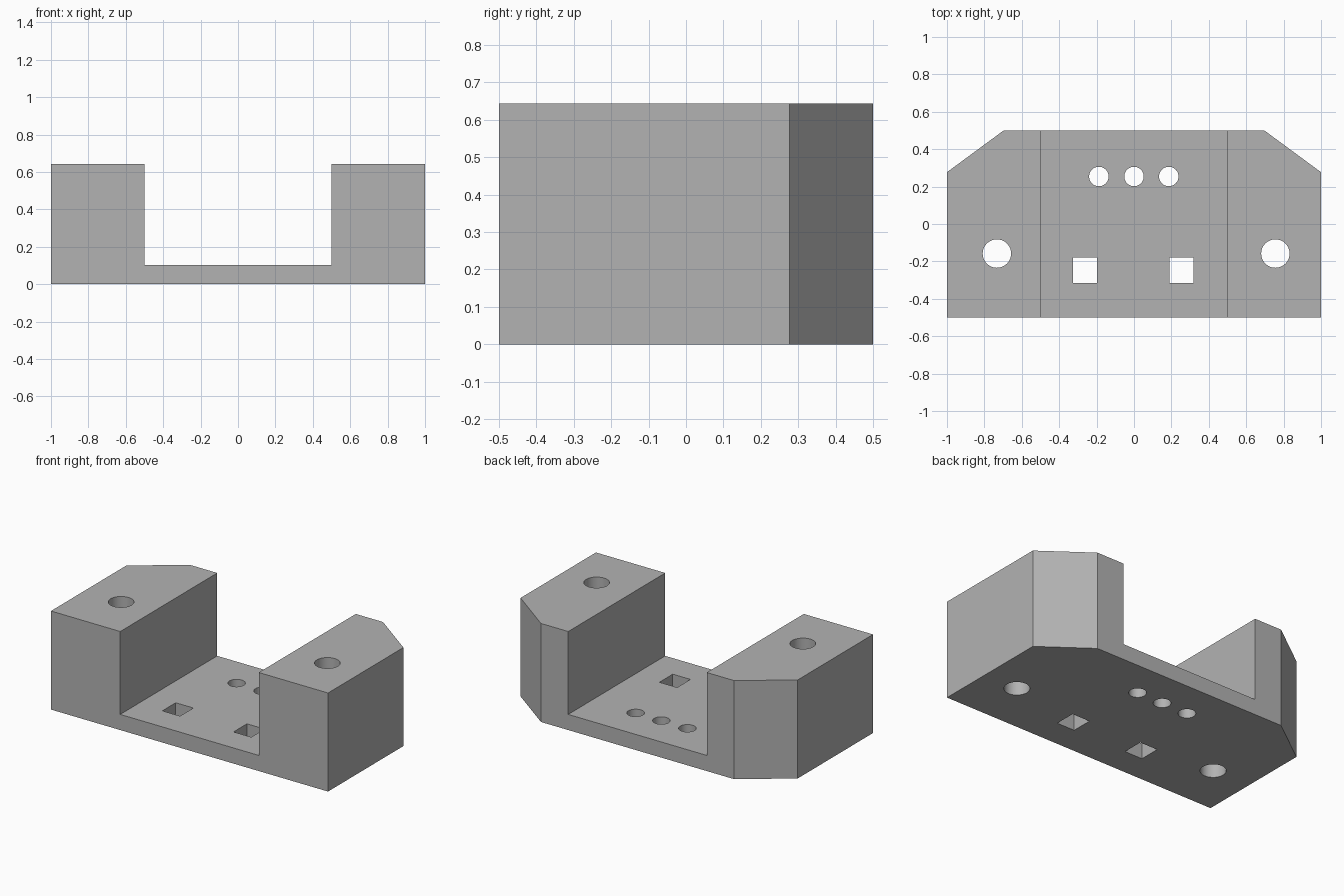
import bpy, bmesh
from mathutils import Matrix

cube = bpy.data.objects.get("Cube")
if cube:
    bpy.data.objects.remove(cube)

HEIGHT, FLOOR, DEPTH = 0.643, 0.102, 0.5

grey = bpy.data.materials.new("plain_grey")
grey.use_nodes = True
grey.diffuse_color = (0.45, 0.45, 0.45, 1)
grey.node_tree.nodes["Principled BSDF"].inputs["Base Color"].default_value = grey.diffuse_color


def to_object(name, bm):
    bmesh.ops.recalc_face_normals(bm, faces=bm.faces)
    mesh = bpy.data.meshes.new(name)
    bm.to_mesh(mesh)
    bm.free()
    mesh.materials.append(grey)
    obj = bpy.data.objects.new(name, mesh)
    bpy.context.collection.objects.link(obj)
    return obj


# U-shaped bracket: front profile extruded to the back
bm = bmesh.new()
right_half = [(0.5, FLOOR), (0.5, HEIGHT), (1, HEIGHT), (1, 0)]
profile = right_half + [(-x, z) for x, z in reversed(right_half)]
face = bm.faces.new([bm.verts.new((x, -DEPTH, z)) for x, z in profile])
back = bmesh.ops.extrude_face_region(bm, geom=[face])["geom"]
bmesh.ops.translate(bm, vec=(0, 2 * DEPTH, 0),
                    verts=[v for v in back if isinstance(v, bmesh.types.BMVert)])

# Slanted back corners
for side in (-1, 1):
    cut = bmesh.ops.bisect_plane(bm, geom=bm.verts[:] + bm.edges[:] + bm.faces[:],
                                 plane_co=(side, 0.277, 0),
                                 plane_no=(side * 0.223, 0.303, 0), clear_outer=True)
    rim = [e for e in cut["geom_cut"] if isinstance(e, bmesh.types.BMEdge)]
    bmesh.ops.holes_fill(bm, edges=rim)
bracket = to_object("bracket_body", bm)

# Cutters for the through holes
bm = bmesh.new()


def round_hole(x, y, radius):
    bmesh.ops.create_cone(bm, cap_ends=True, segments=48, radius1=radius, radius2=radius,
                          depth=2, matrix=Matrix.Translation((x, y, 0.3)))


def square_hole(x, y, width, length):
    bmesh.ops.create_cube(bm, size=1, matrix=Matrix.Translation((x, y, 0.3))
                          @ Matrix.Diagonal((width, length, 2, 1)))


for x in (-0.733, 0.756):
    round_hole(x, -0.158, 0.076)
for x in (-0.188, 0, 0.186):
    round_hole(x, 0.254, 0.052)
for x in (-0.261, 0.253):
    square_hole(x, -0.247, 0.128, 0.138)
cutter = to_object("hole_cutter", bm)
cutter.hide_render = True

# Drill the holes and drop the cutter
drill = bracket.modifiers.new("holes", "BOOLEAN")
drill.operation = "DIFFERENCE"
drill.solver = "EXACT"
drill.object = cutter
bpy.context.view_layer.objects.active = bracket
bracket.select_set(True)
cutter.select_set(False)
bpy.ops.object.modifier_apply(modifier=drill.name)
bpy.data.objects.remove(cutter)
bpy.ops.object.shade_smooth_by_angle(angle=0.5)
